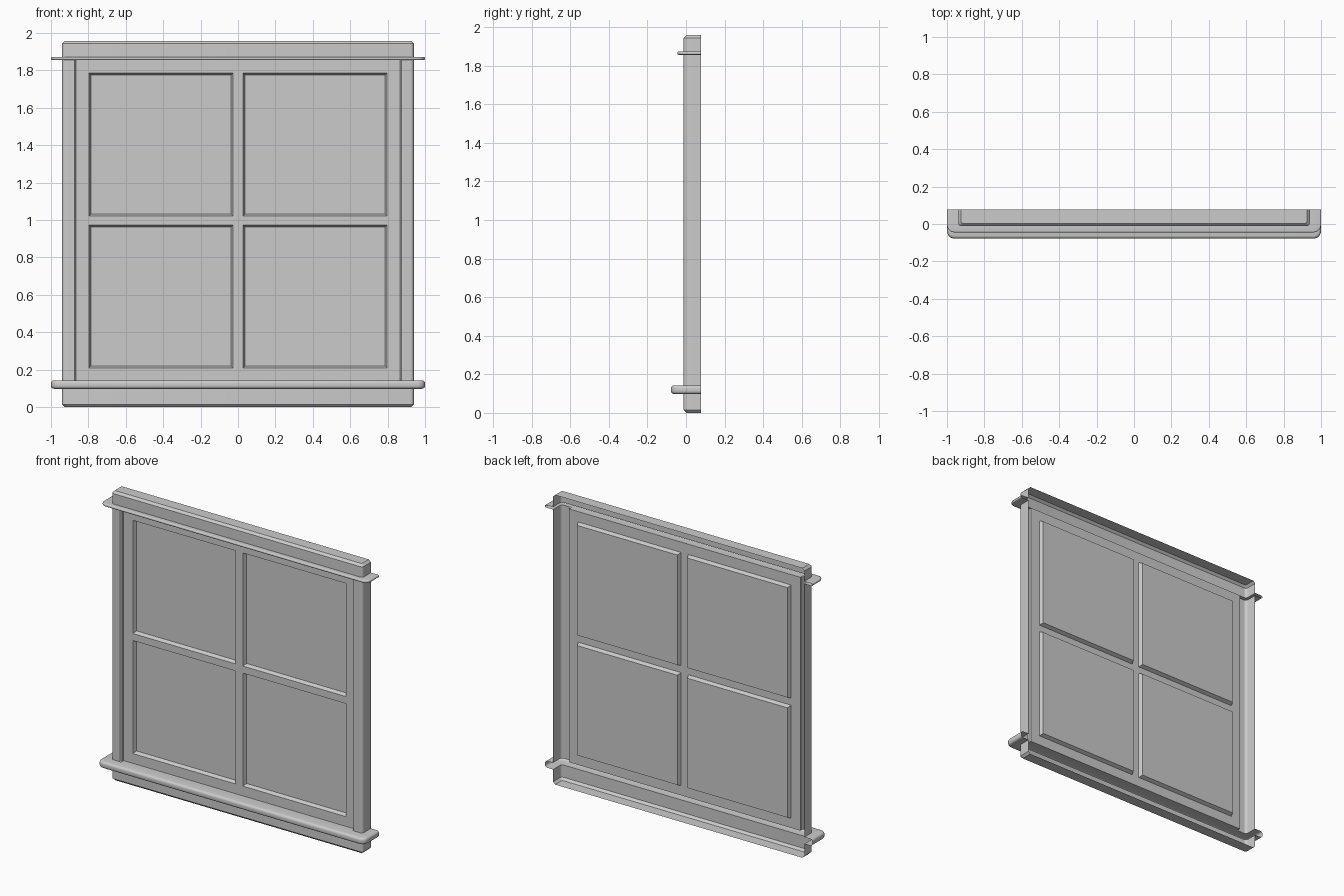
import bpy
import bmesh
import math

if "Cube" in bpy.data.objects:
    bpy.data.objects.remove(bpy.data.objects["Cube"])

BACK = 0.078      # open back plane
FACE = -0.012     # front of the casing
SASH = 0.014      # front of the sash
PANE = 0.039      # glass plane
HALF = 0.94       # casing half width
INNER = 0.866     # inner edge of the posts


def finish(name, bm, angle=35):
    mesh = bpy.data.meshes.new(name)
    bm.to_mesh(mesh)
    bm.free()
    obj = bpy.data.objects.new(name, mesh)
    bpy.context.collection.objects.link(obj)
    bpy.ops.object.select_all(action='DESELECT')
    obj.select_set(True)
    bpy.context.view_layer.objects.active = obj
    bpy.ops.object.shade_smooth_by_angle(angle=math.radians(angle))
    return obj


def corner(cx, cy, r, a0, a1, n=5):
    return [(cx + r * math.cos(math.radians(a0 + (a1 - a0) * i / n)),
             cy + r * math.sin(math.radians(a0 + (a1 - a0) * i / n))) for i in range(n + 1)]


def u_path(half, front, r):
    """U-shaped plan outline with rounded front corners, open at the back."""
    return ([(-half, BACK)] + corner(-half + r, front + r, r, 180, 270)
            + corner(half - r, front + r, r, 270, 360) + [(half, BACK)])


def shell(name, rings, cap=None):
    """Loft plan outlines given as (z, half width, front y, corner radius), bottom to top."""
    bm = bmesh.new()
    loops = [[bm.verts.new((x, y, z)) for x, y in u_path(h, f, r)] for z, h, f, r in rings]
    for a, b in zip(loops, loops[1:]):
        for i in range(len(a) - 1):
            bm.faces.new((a[i], a[i + 1], b[i + 1], b[i]))
    if cap == 'top':
        bm.faces.new(loops[-1])
    if cap == 'bottom':
        bm.faces.new(loops[0][::-1])
    return finish(name, bm)


def ledge(name, z0, z1, half, front, plan_r, edge_r):
    """Projecting board with rounded edges, hollow behind the casing face."""
    rings = [(z0, HALF, FACE, 0.018)]
    for cz, a0 in ((z0 + edge_r, -90), (z1 - edge_r, 0)):
        for i in range(5):
            a = math.radians(a0 + 22.5 * i)
            inset = edge_r * (1 - math.cos(a))
            rings.append((cz + edge_r * math.sin(a), half - inset, front + inset, plan_r - inset))
    rings.append((z1, HALF, FACE, 0.018))
    return shell(name, rings)


# Header and apron: chamfered casing boards
shell("header", [(1.873, HALF, FACE, 0.018), (1.943, HALF, FACE, 0.018),
                 (1.958, HALF - 0.015, FACE + 0.015, 0.012)], 'top')
shell("apron", [(0.0, HALF - 0.015, FACE + 0.015, 0.012), (0.015, HALF, FACE, 0.018),
                (0.098, HALF, FACE, 0.018)], 'bottom')

# Sill and top trim
ledge("sill", 0.098, 0.143, 1.0, -0.078, 0.04, 0.016)
ledge("top_trim", 1.856, 1.873, 1.0, -0.045, 0.04, 0.007)

# Side posts: hollow section, mirrored
for side, s in (("left", -1), ("right", 1)):
    section = ([(INNER, SASH), (INNER, FACE + 0.008), (INNER + 0.008, FACE)]
               + corner(HALF - 0.018, FACE + 0.018, 0.018, 270, 360) + [(HALF, BACK)])
    bm = bmesh.new()
    low = [bm.verts.new((s * x, y, 0.143)) for x, y in section]
    high = [bm.verts.new((s * x, y, 1.856)) for x, y in section]
    for i in range(len(low) - 1):
        quad = (low[i], low[i + 1], high[i + 1], high[i])
        bm.faces.new(quad if s > 0 else quad[::-1])
    finish(side + "_post", bm)

# Sash with four recessed panes, plus ledges reaching the casing face
xs = [-INNER, -0.797, -0.027, 0.027, 0.797, INNER]
zs = [0.143, 0.209, 0.973, 1.021, 1.786, 1.856]
bm = bmesh.new()
grid = [[bm.verts.new((x, SASH, z)) for x in xs] for z in zs]
for j in range(5):
    for i in range(5):
        outer = [grid[j][i], grid[j][i + 1], grid[j + 1][i + 1], grid[j + 1][i]]
        if i not in (1, 3) or j not in (1, 3):
            bm.faces.new(outer)
            continue
        t = 0.011
        inner = [bm.verts.new((v.co.x + dx * t, PANE, v.co.z + dz * t))
                 for v, (dx, dz) in zip(outer, ((1, 1), (-1, 1), (-1, -1), (1, -1)))]
        for k in range(4):
            n = (k + 1) % 4
            bm.faces.new((outer[k], outer[n], inner[n], inner[k]))
        bm.faces.new(inner)
for row, flip in ((grid[0], False), (grid[-1], True)):
    front = [bm.verts.new((v.co.x, FACE, v.co.z)) for v in row]
    for i in range(5):
        quad = (front[i], front[i + 1], row[i + 1], row[i])
        bm.faces.new(quad[::-1] if flip else quad)
finish("sash_and_panes", bm, 20)
